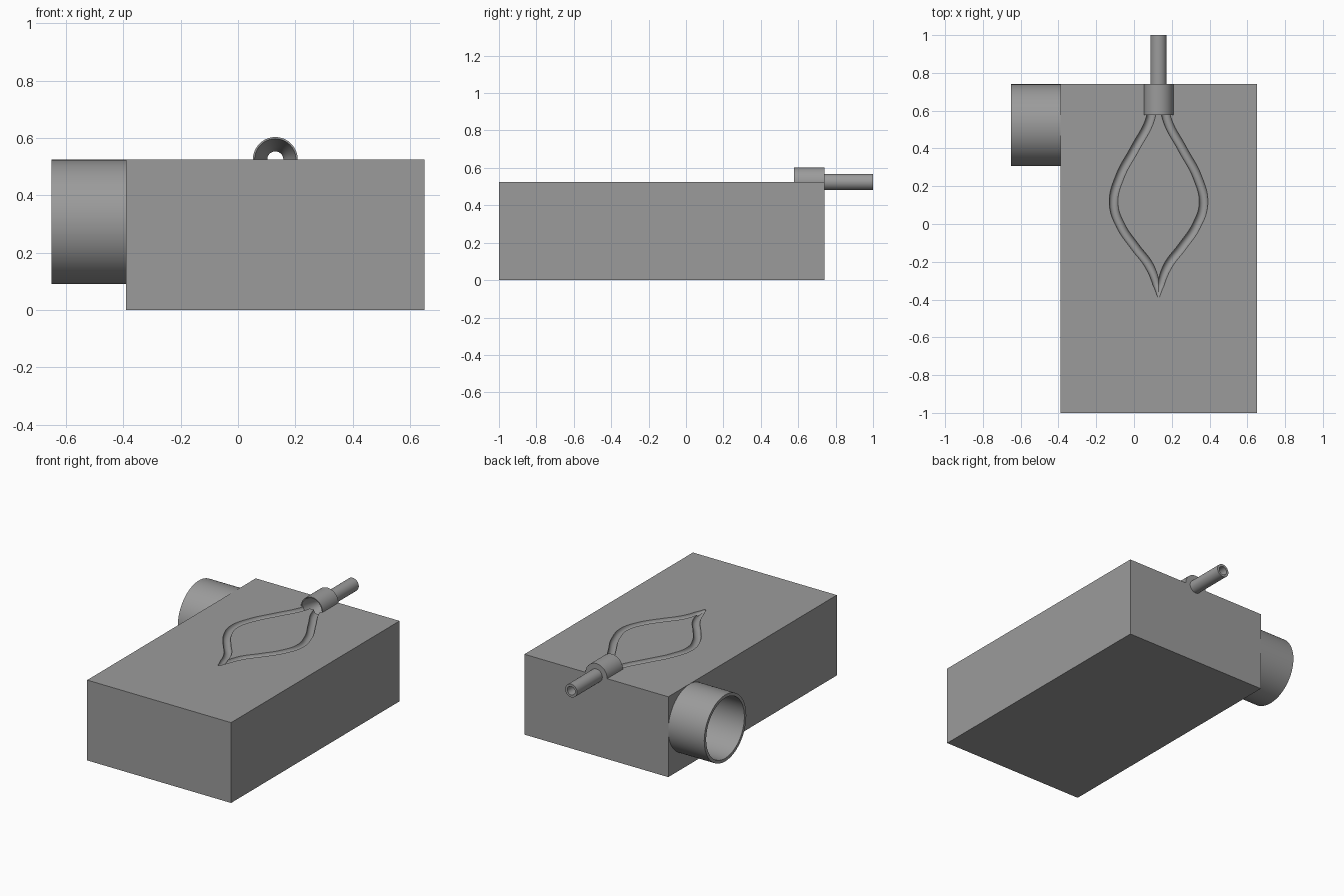
import bpy, bmesh, math
from mathutils import Matrix, Vector

if "Cube" in bpy.data.objects:
    bpy.data.objects.remove(bpy.data.objects["Cube"])

TOP, BACK, CX = 0.525, 0.74, 0.13   # block top, block back, nozzle centre line

grey = bpy.data.materials.new("plain grey")
grey.diffuse_color = (0.33, 0.33, 0.33, 1)
grey.use_nodes = True
grey.node_tree.nodes["Principled BSDF"].inputs["Base Color"].default_value = grey.diffuse_color


def finish(obj):
    obj.data.materials.clear()
    obj.data.materials.append(grey)
    bpy.ops.object.select_all(action='DESELECT')
    obj.select_set(True)
    bpy.context.view_layer.objects.active = obj
    bpy.ops.object.shade_smooth_by_angle(angle=math.radians(35))


def new_object(name, bm):
    bmesh.ops.recalc_face_normals(bm, faces=bm.faces)
    mesh = bpy.data.meshes.new(name)
    bm.to_mesh(mesh)
    bm.free()
    obj = bpy.data.objects.new(name, mesh)
    bpy.context.collection.objects.link(obj)
    return obj


def lathe(name, profile, matrix, sides=64):
    """Revolve a closed (radius, height) profile around z, then place it."""
    bm = bmesh.new()
    rings = []
    for i in range(sides):
        a = 2 * math.pi * i / sides
        rings.append([bm.verts.new(matrix @ Vector((r * math.cos(a), r * math.sin(a), h)))
                      for r, h in profile])
    n = len(profile)
    for i in range(sides):
        a, b = rings[i], rings[(i + 1) % sides]
        for j in range(n):
            k = (j + 1) % n
            bm.faces.new((a[j], b[j], b[k], a[k]))
    return new_object(name, bm)


def groove_cutter(name, side):
    """Tapered round cutter that follows one curved channel."""
    path = [(0.035, 0.63, 1), (0.043, 0.56, 1), (0.125, 0.40, 1), (0.205, 0.25, 1),
            (0.238, 0.11, 1), (0.20, -0.01, 1), (0.125, -0.12, 1),
            (0.05, -0.22, 1), (0.012, -0.32, 0.8), (0.0, -0.385, 0.25)]
    curve = bpy.data.curves.new(name, 'CURVE')
    curve.dimensions = '3D'
    curve.bevel_depth = 0.023
    curve.bevel_resolution = 5
    curve.use_fill_caps = True
    spline = curve.splines.new('BEZIER')
    spline.resolution_u = 8
    spline.bezier_points.add(len(path) - 1)
    for p, (x, y, r) in zip(spline.bezier_points, path):
        p.co = (CX + side * x, y, TOP)
        p.radius = r
        p.handle_left_type = p.handle_right_type = 'AUTO'
    obj = bpy.data.objects.new(name, curve)
    bpy.context.collection.objects.link(obj)
    bpy.ops.object.select_all(action='DESELECT')
    obj.select_set(True)
    bpy.context.view_layer.objects.active = obj
    bpy.ops.object.convert(target='MESH')
    return bpy.context.view_layer.objects.active


def cut(target, cutter):
    mod = target.modifiers.new("cut", 'BOOLEAN')
    mod.operation = 'DIFFERENCE'
    mod.solver = 'EXACT'
    mod.object = cutter
    bpy.ops.object.select_all(action='DESELECT')
    target.select_set(True)
    bpy.context.view_layer.objects.active = target
    bpy.ops.object.modifier_apply(modifier=mod.name)
    bpy.data.objects.remove(cutter)


# Main block
bm = bmesh.new()
bmesh.ops.create_cube(bm, size=1)
bmesh.ops.scale(bm, vec=(1.04, BACK + 1, TOP), verts=bm.verts)
bmesh.ops.translate(bm, vec=(CX, (BACK - 1) / 2, TOP / 2), verts=bm.verts)
block = new_object("block", bm)

# Seat for the nozzle, sunk halfway into the block top
bm = bmesh.new()
bmesh.ops.create_cone(bm, cap_ends=True, segments=64, radius1=0.0775, radius2=0.0775, depth=0.26)
bmesh.ops.transform(bm, verts=bm.verts, matrix=Matrix.Translation((CX, 0.577 + 0.13, TOP))
                    @ Matrix.Rotation(math.radians(-90), 4, 'X'))
cut(block, new_object("seat_cutter", bm))

# Two mirrored channels engraved in the top
for side in (-1, 1):
    cut(block, groove_cutter("channel_cutter", side))
finish(block)

# Nozzle: collar with a flared mouth and a thin pipe to the rear
along_y = Matrix.Translation((CX, 0, TOP)) @ Matrix.Rotation(math.radians(-90), 4, 'X')
nozzle = lathe("nozzle", [(0.078, 0.577), (0.078, BACK), (0.043, BACK), (0.043, 1.0),
                          (0.028, 1.0), (0.028, 0.72), (0.034, 0.695), (0.046, 0.66),
                          (0.060, 0.62), (0.072, 0.577)], along_y)
finish(nozzle)

# Large open pipe on the left side
along_x = Matrix.Translation((0, 0.523, 0.307)) @ Matrix.Rotation(math.radians(90), 4, 'Y')
side_pipe = lathe("side_pipe", [(0.217, -0.65), (0.217, -0.385), (0.197, -0.385),
                                (0.197, -0.65)], along_x, 96)
finish(side_pipe)
